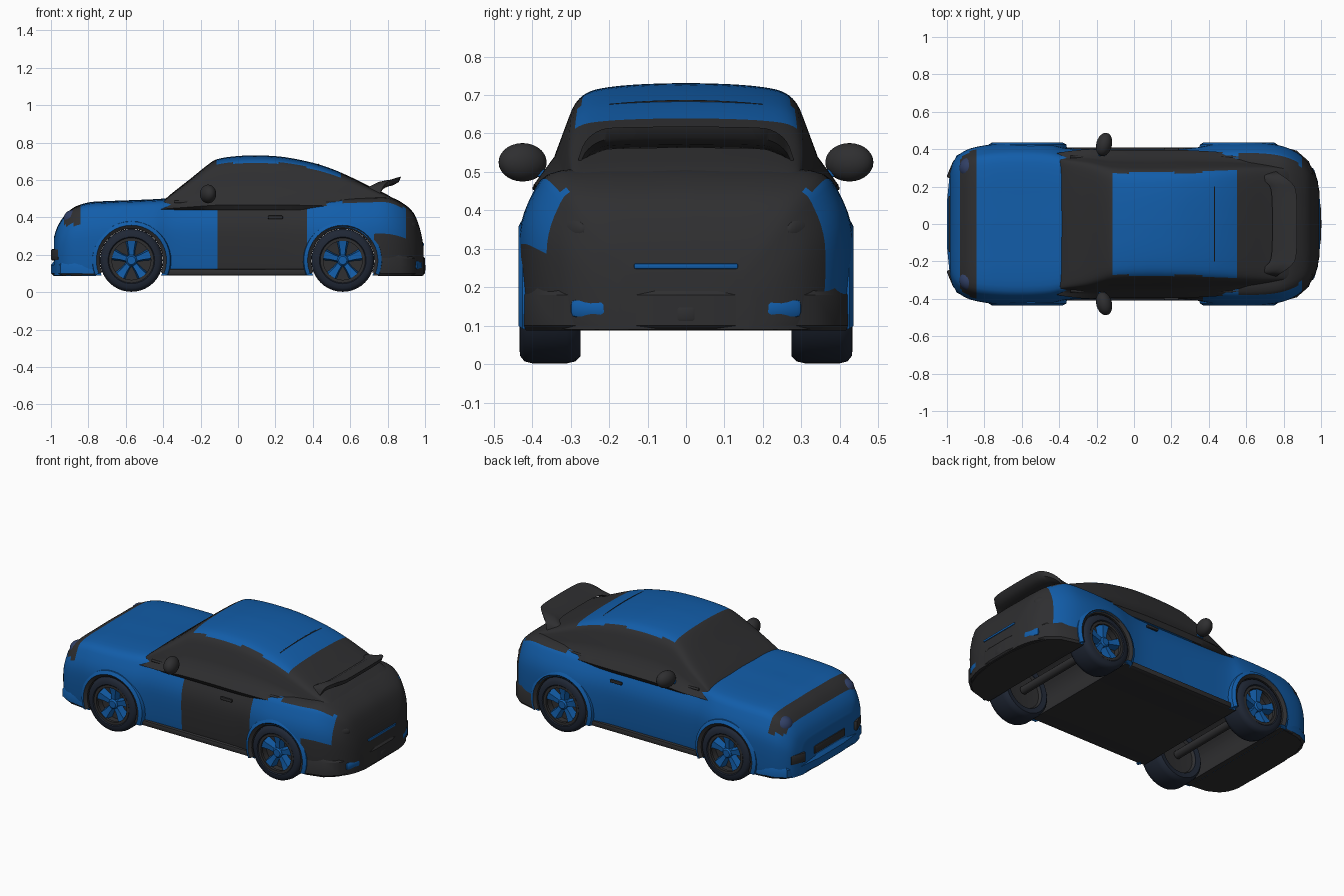
import bpy, bmesh, math
from mathutils import Vector as V, Matrix

if "Cube" in bpy.data.objects:
    bpy.data.objects.remove(bpy.data.objects["Cube"])


def material(name, rgb):
    m = bpy.data.materials.new(name)
    m.diffuse_color = (*rgb, 1)
    m.use_nodes = True
    m.node_tree.nodes["Principled BSDF"].inputs["Base Color"].default_value = m.diffuse_color
    return m


DARK = material("dark", (0.028, 0.028, 0.03))
BLUE = material("blue", (0.006, 0.11, 0.40))
TYRE = material("tyre", (0.014, 0.02, 0.035))
LAMP = material("lamp", (0.03, 0.05, 0.13))


def finish(name, bm, mats, angle=40, rule=None):
    bmesh.ops.recalc_face_normals(bm, faces=bm.faces)
    bm.normal_update()
    if rule:
        for f in bm.faces:
            f.material_index = 1 - int(rule(f.calc_center_median(), f.normal))
    me = bpy.data.meshes.new(name)
    bm.to_mesh(me)
    bm.free()
    for m in mats:
        me.materials.append(m)
    ob = bpy.data.objects.new(name, me)
    bpy.context.collection.objects.link(ob)
    smooth(ob, angle)
    return ob


def smooth(ob, angle=40):
    bpy.ops.object.select_all(action='DESELECT')
    ob.select_set(True)
    bpy.context.view_layer.objects.active = ob
    bpy.ops.object.shade_smooth_by_angle(angle=math.radians(angle))


def spline(P, n):
    """Catmull-Rom refinement of a list of vectors."""
    out = []
    for i in range(len(P) - 1):
        a, b, c, d = P[max(i - 1, 0)], P[i], P[i + 1], P[min(i + 2, len(P) - 1)]
        for k in range(n):
            t = k / n
            out.append(b + 0.5 * t * ((c - a) + t * ((2 * a - 5 * b + 4 * c - d) + t * (3 * b - 3 * c + d - a))))
    return out + [P[-1]]


def mirror_ring(half):
    return half + [V((p.x, -p.y, p.z)) for p in reversed(half) if p.y > 1e-4]


def loft(name, rings, mats, rule=None, angle=40):
    bm = bmesh.new()
    rows = [[bm.verts.new(p) for p in r] for r in rings]
    n = len(rows[0])
    for a, b in zip(rows, rows[1:]):
        for i in range(n):
            bm.faces.new((a[i], a[(i + 1) % n], b[(i + 1) % n], b[i]))
    bm.faces.new(rows[0])
    bm.faces.new(rows[-1])
    return finish(name, bm, mats, angle, rule)


def shell(name, halves, mats, rule):
    """Half sections refined both ways, then mirrored and skinned."""
    halves = [spline(h, 3) for h in halves]
    cols = [spline(list(c), 4) for c in zip(*halves)]
    return loft(name, [mirror_ring(list(r)) for r in zip(*cols)], mats, rule)


def box(name, loc, size, mat, bevel=0.008, rot=(0, 0, 0)):
    bm = bmesh.new()
    bmesh.ops.create_cube(bm, size=1, matrix=Matrix.Diagonal((*size, 1)))
    bmesh.ops.bevel(bm, geom=bm.edges[:], offset=bevel, segments=2, affect='EDGES', profile=0.5)
    ob = finish(name, bm, [mat])
    ob.location, ob.rotation_euler = loc, rot
    return ob


def ball(name, loc, radii, mat, rot=(0, 0, 0)):
    bm = bmesh.new()
    bmesh.ops.create_uvsphere(bm, u_segments=24, v_segments=14, radius=1, matrix=Matrix.Diagonal((*radii, 1)))
    ob = finish(name, bm, [mat])
    ob.location, ob.rotation_euler = loc, rot
    return ob


def lathe_y(name, profile, mat, loc, s=1, steps=40, closed=False):
    """Spin (radius, y) points about the y axis."""
    bm = bmesh.new()
    pts = profile + profile[:1] if closed else profile
    vs = [bm.verts.new((r, y * s, 0)) for r, y in pts]
    es = [bm.edges.new(e) for e in zip(vs, vs[1:])]
    bmesh.ops.spin(bm, geom=vs + es, cent=(0, 0, 0), axis=(0, 1, 0), angle=2 * math.pi, steps=steps)
    bmesh.ops.remove_doubles(bm, verts=bm.verts, dist=1e-4)
    ob = finish(name, bm, [mat])
    ob.location = loc
    return ob


def tube(name, pts, r, mat):
    cu = bpy.data.curves.new(name, 'CURVE')
    cu.dimensions, cu.bevel_depth, cu.use_fill_caps = '3D', r, True
    sp = cu.splines.new('POLY')
    sp.points.add(len(pts) - 1)
    for p, q in zip(sp.points, pts):
        p.co = (*q, 1)
    cu.materials.append(mat)
    ob = bpy.data.objects.new(name, cu)
    bpy.context.collection.objects.link(ob)


# Lower body: x, half width, top height
stations = [(-.985, .27, .29), (-.965, .335, .35), (-.93, .375, .405), (-.88, .402, .45), (-.8, .42, .478),
            (-.7, .43, .485), (-.57, .432, .49), (-.45, .424, .495), (-.36, .405, .5), (-.2, .4, .5),
            (.2, .4, .5), (.34, .41, .5), (.45, .43, .5), (.56, .436, .505), (.7, .432, .51), (.8, .414, .51),
            (.88, .376, .475), (.94, .318, .42), (.975, .25, .33), (.992, .17, .24)]
section = [(0, 0), (.5, 0), (.93, 0), (.965, .02), (.985, .15), (1, .45), (.985, .66), (.92, .84),
           (.83, .96), (.6, .995), (.3, 1.0), (0, 1.005)]


def body_dark(c, n):
    door = c.y < -.3 and -.15 < c.x < .38
    return (n.z < -.5 or door or c.x > .9 or (c.x > .55 and n.z > .6)
            or (-.93 < c.x < -.84 and c.z > .36) or (c.y < 0 and .72 < c.x and c.z < .3))


body = shell("car_body", [[V((x, a * w, .09 + b * (t - .09))) for a, b in section] for x, w, t in stations],
             [DARK, BLUE], body_dark)

# Wheel channels cut across the full width of the body
WHEELS = [(x, s) for x in (-.57, .56) for s in (1, -1)]
for x in (-.57, .56):
    cutter = lathe_y("well_cutter", [(0, -.6), (.178, -.6), (.178, .6), (0, .6)], DARK, (x, 0, .17))
    cutter.hide_render = True
    mod = body.modifiers.new("well", 'BOOLEAN')
    mod.operation, mod.object, mod.solver = 'DIFFERENCE', cutter, 'EXACT'
    bpy.context.view_layer.update()
    bpy.context.view_layer.objects.active = body
    bpy.ops.object.modifier_apply(modifier="well")
    bpy.data.objects.remove(cutter)
smooth(body)

# Cabin: x, roof height, plan taper
roof = [(-.42, .465, .93), (-.37, .515, .96), (-.25, .61, 1), (-.15, .69, 1), (-.1, .714, 1), (0, .728, 1),
        (.12, .731, 1), (.25, .722, 1), (.4, .692, .98), (.5, .66, .96), (.6, .617, .93), (.7, .568, .89),
        (.8, .52, .84), (.87, .475, .8)]


def cabin_section(x, top, p):
    h = top - .44
    W = lambda z: (.37 - .36 * (z - .46)) * p
    pts = [(W(.44 + k * h) - d, .44 + k * h) for k, d in ((0, 0), (.35, 0), (.65, 0), (.82, .004), (.92, .028))]
    e = W(top)
    pts += [(.72 * e, .44 + .965 * h), (.4 * e, .44 + .99 * h), (0, top)]
    return [V((x, 0, .44))] + [V((x, y, z)) for y, z in pts]


shell("cabin", [cabin_section(*r) for r in roof], [DARK, BLUE],
      lambda c, n: c.x < -.11 or c.x > .56 or (abs(n.y) > .62 and c.z < .69))
tube("rear_window_seam", [(.43, y, .684 - y * y * .25) for y in [k * .05 - .2 for k in range(9)]], .003, DARK)

# Bumpers
for name, plan, top in (("front_lip", [(-.77, .415), (-.88, .402), (-.95, .365), (-.985, .27), (-1, .12)], .165),
                        ("rear_bumper", [(.76, .422), (.87, .392), (.935, .335), (.975, .235), (1, .08)], .2)):
    rings = [mirror_ring([V((x * k, y * k, z)) for x, y in plan])
             for k, z in ((.985, .087), (1, .1), (1, top - .02), (.985, top))]
    loft(name, rings, [DARK, BLUE], lambda c, n: n.z < -.5 or c.x > 0, angle=30)

# Nose and tail details
box("front_intake", (-.982, 0, .2), (.02, .3, .05), DARK)
box("rear_strip", (.985, 0, .255), (.02, .27, .014), BLUE, .004)
box("rear_tow_cover", (.99, 0, .13), (.025, .05, .04), DARK)
for s in (1, -1):
    ball("headlight", (-.875, s * .3, .385), (.06, .06, .055), LAMP, (0, .5, -s * .4))
    box("front_vent", (-.965, s * .29, .2), (.04, .1, .06), DARK, rot=(0, 0, -s * .4))
    ball("tail_light", (.905, s * .31, .35), (.02, .07, .035), DARK, (0, 0, s * .8))
    box("exhaust", (.955, s * .25, .145), (.04, .1, .05), BLUE, .015, (0, 0, s * .3))
    box("sill", (-.005, s * .385, .107), (.74, .05, .034), DARK)
    box("door_handle", (.2, s * .399, .40), (.08, .015, .018), DARK, .005)
    tube("belt_trim", [(x, s * y, .483) for x, y in ((-.34, .358), (-.1, .364), (.3, .363), (.5, .36), (.66, .35))],
         .007, DARK)
    # Side mirrors
    ball("mirror", (-.16, s * .425, .525), (.042, .064, .05), DARK, (0, 0, -s * .25))
    box("mirror_arm", (-.17, s * .372, .494), (.04, .07, .025), BLUE, rot=(s * .5, 0, 0))

# Rear wing: aerofoil swept along y, ends curving forward and down to the deck
foil = [(-.06, -.01), (-.02, .012), (.03, .02), (.072, .034), (.06, .005), (.03, -.012), (-.03, -.022)]
path = [V((.69, .28, .5)), V((.715, .262, .545)), V((.765, .225, .574)), V((.795, .17, .582)), V((.8, 0, .584))]
path = spline(path, 4)
path += [V((p.x, -p.y, p.z)) for p in reversed(path[:-1])]
loft("rear_wing", [[p + V((a, 0, b)) for a, b in foil] for p in path], [DARK])

# Wheels
tyre = [(.118, .28), (.15, .275), (.163, .288), (.168, .31), (.168, .4), (.163, .42), (.148, .432),
        (.125, .433), (.118, .425)]
rim = [(0, .31), (.11, .3), (.119, .285), (.119, .426), (.112, .426), (.108, .37), (0, .36)]
for x, s in WHEELS:
    c = (x, 0, .17)
    lathe_y("tyre", tyre, TYRE, c, s, closed=True)
    lathe_y("rim", rim, DARK, c, s)
    lathe_y("hub", [(0, .36), (.03, .36), (.03, .412), (.022, .42), (0, .42)], BLUE, c, s, 20)
    lathe_y("rim_edge", [(.104, .41), (.104, .428), (.12, .428), (.12, .41)], DARK, c, s, closed=True)
    for k in range(5):
        a = k * math.tau / 5 + math.pi / 2
        d, t = V((math.cos(a), 0, math.sin(a))), V((-math.sin(a), 0, math.cos(a)))
        rings = [[V(c) + d * r + t * (w * i) + V((0, s * y, 0)) for i, y in ((-1, .37), (-.7, y1), (.7, y1), (1, .37))]
                 for r, w, y1 in ((.015, .016, .41), (.06, .021, .412), (.112, .034, .422))]
        loft("spoke", rings, [BLUE], angle=30)
    # Arch flare closing the gap around the tyre
    arc = []
    for k in range(25):
        a = math.radians(-22 + 224 * k / 24)
        d = V((math.cos(a), 0, math.sin(a)))
        arc.append([V(c) + d * r + V((0, s * y, 0))
                    for r, y in ((.169, .385), (.169, .424), (.188, .436), (.208, .425), (.216, .385))])
    loft("arch_flare", arc, [DARK, BLUE], lambda q, n, x=x: math.hypot(q.x - x, q.z - .17) < .185)
for x in (-.57, .56):
    tube("axle", [(x, -.3, .17), (x, .3, .17)], .025, DARK)
